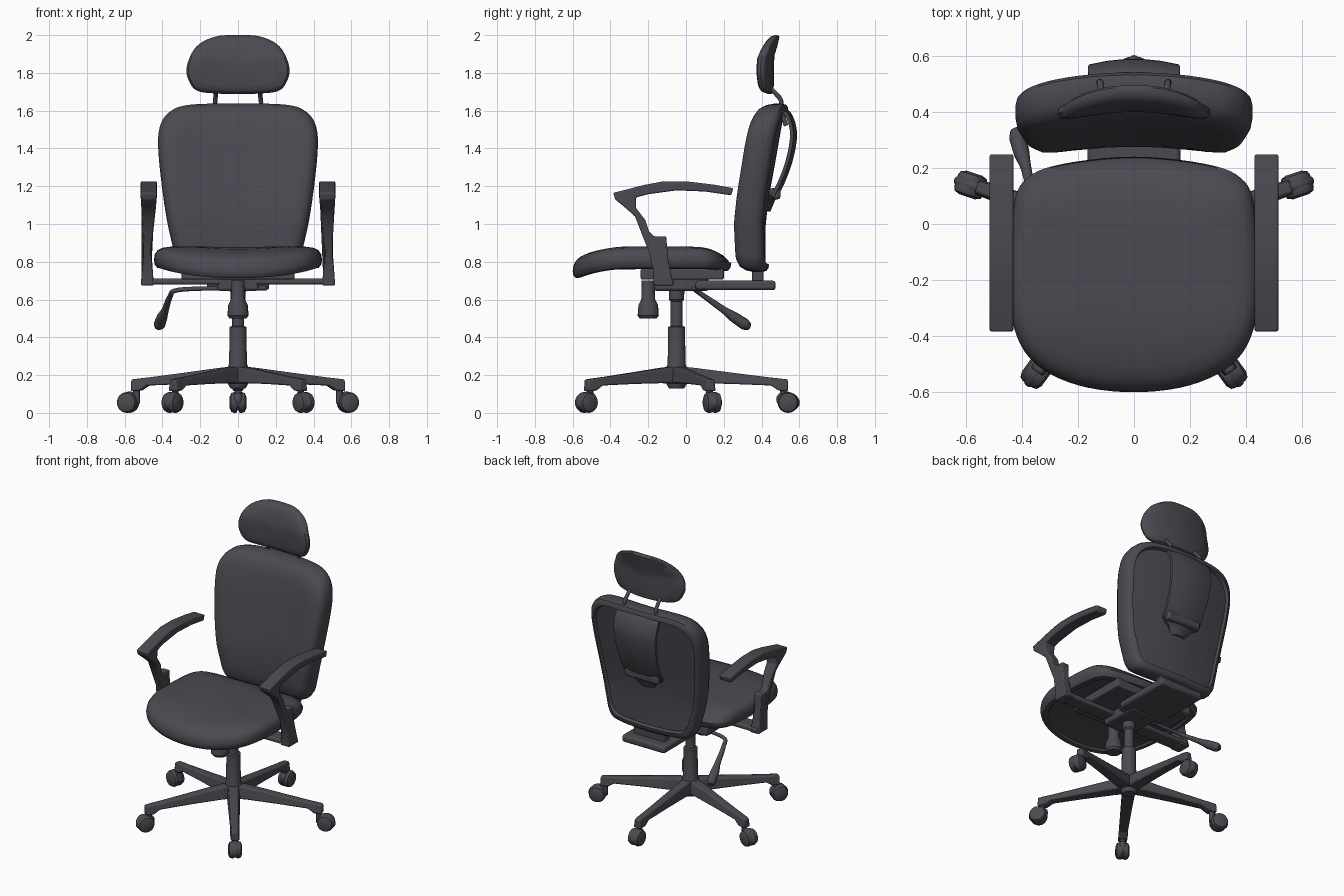
import bpy, bmesh, math
from mathutils import Vector, Matrix

if "Cube" in bpy.data.objects:
    bpy.data.objects.remove(bpy.data.objects["Cube"])

MAT = bpy.data.materials.new("dark grey")
MAT.diffuse_color = (0.068, 0.068, 0.082, 1)
MAT.use_nodes = True
MAT.node_tree.nodes["Principled BSDF"].inputs["Base Color"].default_value = MAT.diffuse_color


def finish(name, bm, bevel=0.0, angle=40):
    bmesh.ops.recalc_face_normals(bm, faces=bm.faces)
    me = bpy.data.meshes.new(name)
    bm.to_mesh(me)
    bm.free()
    me.materials.append(MAT)
    ob = bpy.data.objects.new(name, me)
    bpy.context.collection.objects.link(ob)
    bpy.ops.object.select_all(action='DESELECT')
    ob.select_set(True)
    bpy.context.view_layer.objects.active = ob
    bpy.ops.object.shade_smooth_by_angle(angle=math.radians(angle))
    if bevel:
        m = ob.modifiers.new("bevel", 'BEVEL')
        m.width, m.segments, m.limit_method = bevel, 2, 'ANGLE'
    return ob


def lerp(table, t):
    """Piecewise linear lookup in [(t, value), ...]."""
    if t <= table[0][0]:
        return table[0][1]
    for (a, va), (b, vb) in zip(table, table[1:]):
        if t <= b:
            return va + (vb - va) * (t - a) / (b - a)
    return table[-1][1]


def spline(p, closed=True, n=5):
    """Catmull-Rom through 2D or 3D points."""
    p = [Vector(q) for q in p]
    k, out = len(p), []
    for i in range(k if closed else k - 1):
        ids = [i - 1, i, i + 1, i + 2]
        a, b, c, d = [p[j % k] if closed else p[min(max(j, 0), k - 1)] for j in ids]
        for s in range(n):
            t = s / n
            out.append(0.5 * (2 * b + (c - a) * t + (2 * a - 5 * b + 4 * c - d) * t * t
                              + (3 * b - a - 3 * c + d) * t ** 3))
    if not closed:
        out.append(p[-1])
    return out


def loft(name, sections, **kw):
    """Skin closed rings of points and cap both ends."""
    bm = bmesh.new()
    rings = [[bm.verts.new(p) for p in s] for s in sections]
    n = len(rings[0])
    for a, b in zip(rings, rings[1:]):
        for i in range(n):
            bm.faces.new((a[i], a[(i + 1) % n], b[(i + 1) % n], b[i]))
    bm.faces.new(rings[0])
    bm.faces.new(rings[-1])
    return finish(name, bm, **kw)


def cushion(name, half, centre, rings, place):
    """Padded shape: half outline mirrored, scaled rings at given depths."""
    pts = spline(half + [(-x, v) for x, v in half[-2:0:-1]])
    return loft(name, [[place(p.x * s, centre + (p.y - centre) * s, d) for p in pts]
                       for s, d in rings])


def box(name, lo, hi, bevel=0.01):
    bm = bmesh.new()
    lo, hi = Vector(lo), Vector(hi)
    bmesh.ops.create_cube(bm, size=1, matrix=Matrix.Translation((lo + hi) / 2)
                          @ Matrix.Diagonal((*(hi - lo), 1)))
    return finish(name, bm, bevel)


def turned(name, profile, matrix):
    """Solid of revolution from (radius, height) pairs."""
    ang = [2 * math.pi * i / 24 for i in range(24)]
    return loft(name, [[matrix @ Vector((r * math.cos(a), r * math.sin(a), z)) for a in ang]
                       for r, z in profile])


def tube(name, path, radii):
    pts = spline(path, False, 6)
    rings = []
    for i, p in enumerate(pts):
        t = (pts[min(i + 1, len(pts) - 1)] - pts[max(i - 1, 0)]).normalized()
        q = t.to_track_quat('Z', 'Y')
        r = lerp(list(enumerate(radii)), i / 6)
        rings.append([p + q @ Vector((r * math.cos(a * math.pi / 6), r * math.sin(a * math.pi / 6), 0))
                      for a in range(12)])
    return loft(name, rings)


# Seat cushion with drooping front lip
def seat_place(x, y, d):
    droop = -0.045 * max(0, (-y - 0.3) / 0.3) ** 2 - 0.05 * max(0, (y - 0.05) / 0.2) ** 2 * (d > 0.05)
    return (x, y, 0.75 + d + droop + 0.08 * x * x)

cushion("seat", [(0, -0.6), (0.2, -0.575), (0.35, -0.5), (0.425, -0.38), (0.445, -0.2), (0.43, 0.06),
                 (0.38, 0.165), (0.25, 0.215), (0, 0.24)], -0.18,
        [(0.03, 0.128), (0.3, 0.128), (0.6, 0.126), (0.8, 0.12), (0.9, 0.111), (0.96, 0.096),
         (0.99, 0.073), (1, 0.045), (0.99, 0.02), (0.96, 0.003), (0.9, 0), (0.88, 0.012),
         (0.5, 0.012), (0.03, 0.012)], seat_place)

# Backrest: padded front, raised rim and sunken shell behind
LEAN = [(0.75, 0.335), (1.0, 0.335), (1.15, 0.355), (1.3, 0.383), (1.5, 0.418), (1.65, 0.445)]

def back_place(x, z, d):
    return (x, lerp(LEAN, z) + 0.04 - 0.3 * x * x + d, z)

cushion("backrest", [(0, 1.637), (0.25, 1.632), (0.36, 1.595), (0.415, 1.51), (0.42, 1.36), (0.385, 1.07),
                     (0.345, 0.88), (0.315, 0.79), (0.25, 0.752), (0, 0.745)], 1.2,
        [(0.03, -0.1), (0.25, -0.1), (0.5, -0.1), (0.75, -0.098), (0.88, -0.09), (0.95, -0.072),
         (0.985, -0.045), (1, -0.01), (1, 0.025), (0.985, 0.05), (0.95, 0.062), (0.91, 0.065),
         (0.89, 0.045), (0.75, 0.045), (0.5, 0.045), (0.25, 0.045), (0.03, 0.045)], back_place)

# Headrest
def head_place(x, z, d):
    return (x, 0.435 - 0.6 * x * x + 0.3 * max(0, z - 1.88) + d, z)

cushion("headrest", [(0, 2.0), (0.12, 1.992), (0.22, 1.94), (0.27, 1.84), (0.263, 1.765), (0.215, 1.705),
                     (0.1, 1.69), (0, 1.688)], 1.84,
        [(0.03, -0.035), (0.35, -0.035), (0.7, -0.033), (0.87, -0.028), (0.96, -0.016), (1, 0.004),
         (0.99, 0.018), (0.95, 0.026), (0.7, 0.03), (0.35, 0.03), (0.03, 0.03)], head_place)

# Headrest carrier: curved panel looping behind the backrest
path = spline([(0.49, 1.6), (0.52, 1.605), (0.557, 1.57), (0.58, 1.475), (0.558, 1.34), (0.51, 1.21),
               (0.465, 1.13), (0.44, 1.07)], False, 4)
WIDTH = [(1.06, 0.05), (1.12, 0.09), (1.14, 0.14), (1.22, 0.145), (1.55, 0.165), (1.61, 0.16)]
sections = []
for i, p in enumerate(path):
    t = (path[min(i + 1, len(path) - 1)] - path[max(i - 1, 0)]).normalized()
    nrm = Vector((-t.y, t.x)) * 0.009
    w = lerp(WIDTH, p.y)
    us = [-1, -0.6, -0.2, 0.2, 0.6, 1]
    front = [(u * w, p.x + nrm.x - 0.02 * u * u, p.y + nrm.y) for u in us]
    rear = [(u * w, p.x - nrm.x - 0.02 * u * u, p.y - nrm.y) for u in reversed(us)]
    sections.append(front + rear)
loft("headrest_carrier", sections)
box("carrier_foot", (-0.13, 0.44, 1.13), (0.13, 0.5, 1.19), 0.015)

# Parts repeated left and right: rods and armrests
ARM = [(0.25, 1.19), (0.15, 1.208), (0, 1.226), (-0.12, 1.226), (-0.22, 1.207), (-0.385, 1.165),
       (-0.375, 1.13), (-0.32, 1.085), (-0.27, 1.04), (-0.235, 0.95), (-0.195, 0.85), (-0.175, 0.76),
       (-0.17, 0.675), (-0.065, 0.675), (-0.08, 0.74), (-0.095, 0.82), (-0.105, 0.935), (-0.17, 0.935),
       (-0.195, 0.96), (-0.215, 1.02), (-0.265, 1.085), (-0.265, 1.14), (-0.2, 1.158), (-0.05, 1.178),
       (0.1, 1.172), (0.24, 1.152)]
INNER = [(0.67, 0.445), (0.85, 0.458), (1.0, 0.445), (1.13, 0.43)]
OUTER = [(0.67, 0.515), (0.85, 0.502), (1.0, 0.505), (1.13, 0.515)]
for side, s in (("left", -1), ("right", 1)):
    loft(side + "_armrest", [[(s * lerp(tab, z), y, z) for y, z in ARM] for tab in (INNER, OUTER)],
         bevel=0.007)
    tube(side + "_headrest_rod", [(s * 0.125, 0.53, 1.52), (s * 0.125, 0.505, 1.6), (s * 0.12, 0.5, 1.66),
                                  (s * 0.115, 0.445, 1.72)], [0.012] * 4)

# Tilt mechanism and brackets under the seat
box("arm_crossbar", (-0.505, -0.17, 0.68), (0.505, -0.065, 0.712))
box("seat_plate", (-0.3, -0.24, 0.705), (0.3, 0.2, 0.765))
box("tilt_housing", (-0.11, -0.17, 0.645), (0.11, 0.12, 0.72), 0.015)
box("back_bracket", (-0.165, 0.05, 0.65), (0.165, 0.475, 0.7), 0.015)
box("back_upright", (-0.12, 0.35, 0.68), (0.12, 0.41, 0.8), 0.01)
turned("tension_knob", [(0.035, 0.7), (0.037, 0.6), (0.052, 0.57), (0.056, 0.515), (0.045, 0.5)],
       Matrix.Translation((0, -0.2, 0)))

# Height lever with thick grip
tube("height_lever", [(0.15, 0.04, 0.66), (-0.1, 0.04, 0.66), (-0.32, 0.05, 0.65), (-0.36, 0.1, 0.615),
                      (-0.385, 0.2, 0.545), (-0.4, 0.25, 0.51), (-0.415, 0.31, 0.47), (-0.425, 0.335, 0.455)],
     [0.011, 0.011, 0.012, 0.014, 0.019, 0.028, 0.031, 0.018])

# Gas column and hub
HUB = Vector((0, -0.05, 0))
turned("gas_column", [(0.04, 0.13), (0.052, 0.15), (0.055, 0.24), (0.047, 0.26), (0.045, 0.455), (0.032, 0.46),
                      (0.031, 0.59), (0.04, 0.6), (0.042, 0.68)], Matrix.Translation(HUB))

# Five-star base and twin-wheel casters
LEG = [(0.0, 0.248, 0.155, 0.045), (0.1, 0.238, 0.158, 0.042), (0.3, 0.212, 0.153, 0.036),
       (0.5, 0.187, 0.145, 0.031), (0.54, 0.183, 0.118, 0.031), (0.59, 0.177, 0.115, 0.028)]
for i in range(5):
    a = math.radians(90 + 72 * i)
    turn = Matrix.Translation(HUB) @ Matrix.Rotation(a, 4, 'Z')
    loft("base_leg_%d" % i,
         [[turn @ Vector(v) for v in ((r, -w, lo), (r, w, lo), (r, w * 0.7, hi), (r, -w * 0.7, hi))]
          for r, hi, lo, w in LEG], bevel=0.008)
    turned("caster_stem_%d" % i, [(0.018, 0.05), (0.018, 0.13)], turn @ Matrix.Translation((0.565, 0, 0)))
    centre = turn @ Matrix.Translation((0.59 if i in (0, 2, 3) else 0.612, 0, 0.055))
    for k in (-1, 1):
        turned("caster_wheel_%d_%d" % (i, k > 0),
               [(0.054, 0.006), (0.055, 0.022), (0.049, 0.036), (0.03, 0.044)],
               centre @ Matrix.Rotation(-k * math.pi / 2, 4, 'X'))
    bm = bmesh.new()
    bmesh.ops.create_uvsphere(bm, u_segments=20, v_segments=12, radius=1,
                              matrix=centre @ Matrix.Translation((0, 0, 0.008)) @ Matrix.Rotation(0.35, 4, 'Y')
                              @ Matrix.Diagonal((0.064, 0.034, 0.048, 1)))
    finish("caster_hood_%d" % i, bm)
